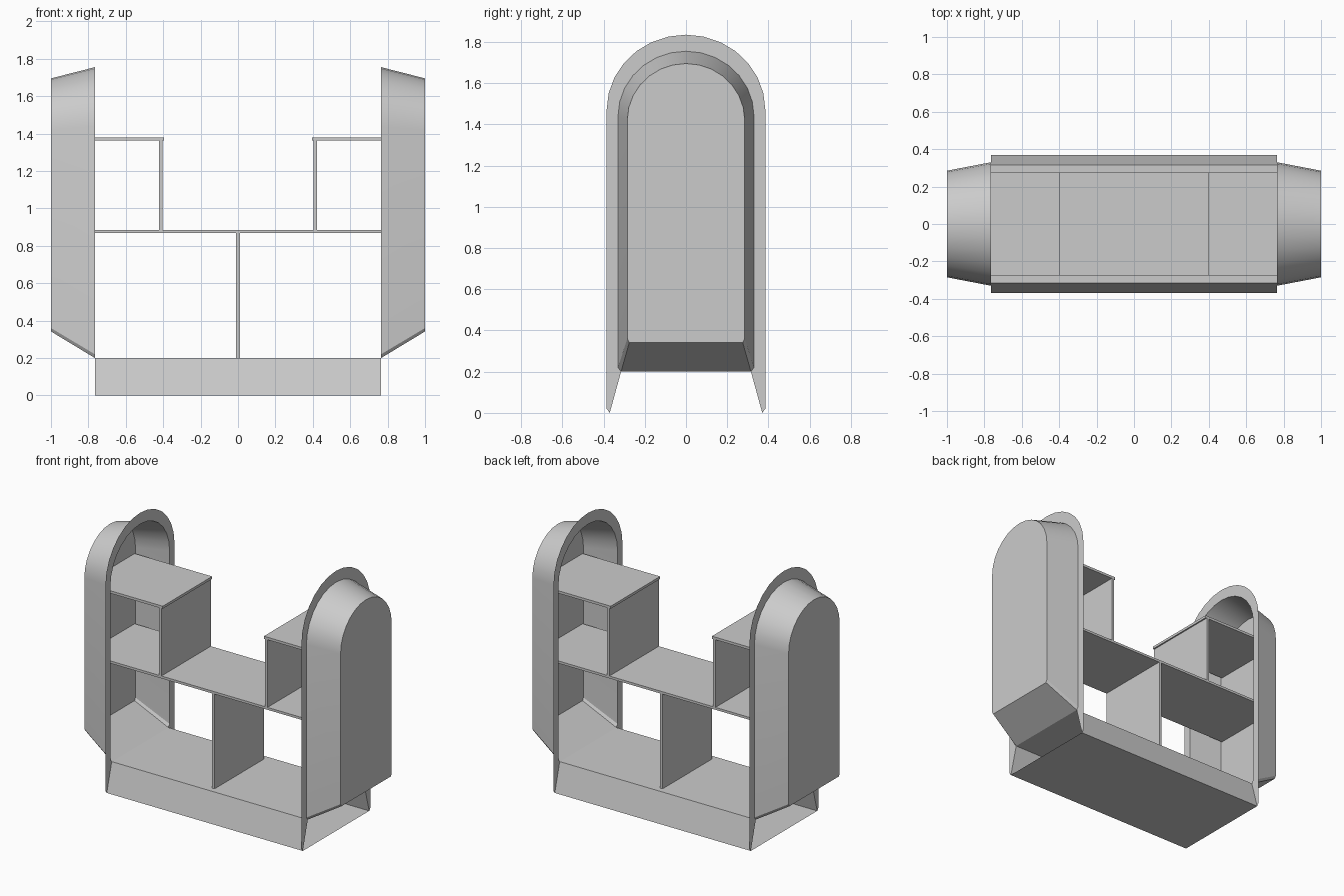
import bpy, bmesh
from math import sin, cos, pi

if "Cube" in bpy.data.objects:
    bpy.data.objects.remove(bpy.data.objects["Cube"])

SEG = 14


def make(name, verts, faces, smooth=False):
    me = bpy.data.meshes.new(name)
    bm = bmesh.new()
    vs = [bm.verts.new(v) for v in verts]
    for f in faces:
        bm.faces.new([vs[i] for i in f])
    bmesh.ops.remove_doubles(bm, verts=bm.verts, dist=0.0005)
    bmesh.ops.recalc_face_normals(bm, faces=bm.faces)
    bm.to_mesh(me)
    bm.free()
    ob = bpy.data.objects.new(name, me)
    bpy.context.collection.objects.link(ob)
    if smooth:
        bpy.ops.object.select_all(action='DESELECT')
        ob.select_set(True)
        bpy.context.view_layer.objects.active = ob
        bpy.ops.object.shade_smooth_by_angle(angle=0.6)
    return ob


def box(name, x0, x1, y, z0, z1):
    v = [(a, b, c) for a in (x0, x1) for b in (-y, y) for c in (z0, z1)]
    f = [(0, 1, 3, 2), (4, 6, 7, 5), (0, 4, 5, 1), (2, 3, 7, 6), (0, 2, 6, 4), (1, 5, 7, 3)]
    return make(name, v, f)


def arch(w, zc, h, foot):
    """Arched outline: right foot points, elliptical top, mirrored left foot."""
    top = [(w * cos(pi * i / SEG), zc + h * sin(pi * i / SEG)) for i in range(SEG + 1)]
    return foot + top + [(-y, z) for y, z in reversed(foot)]


outer = arch(0.385, 1.47, 0.365, [(0.37, 0), (0.385, 0.02), (0.385, 0.22)])
inner = arch(0.33, 1.44, 0.315, [(0.37, 0), (0.315, 0.2), (0.33, 0.22)])
mouth = inner[1:-1]
cap = arch(0.285, 1.42, 0.275, [(0.275, 0.342), (0.285, 0.36)])

for s, side in ((-1, "left"), (1, "right")):
    # flat arched frame with two splayed feet
    n = len(outer)
    v = [(s * 0.765, y, z) for y, z in outer + inner]
    faces = [(0, 1, n + 1)]
    faces += [(i, i + 1, n + i + 1, n + i) for i in range(1, n - 2)]
    faces += [(n - 2, n - 1, 2 * n - 2)]
    make(side + "_frame", v, faces)

    # tapered end pod, open towards the middle
    m = len(mouth)
    v = [(s * 0.765, y, z) for y, z in mouth] + [(s, y, z) for y, z in cap]
    faces = [(i, (i + 1) % m, m + (i + 1) % m, m + i) for i in range(m)]
    faces.append(tuple(range(m, 2 * m)))
    make(side + "_pod", v, faces, True)

    # upper shelf running into the pod, with its upright
    a, b = sorted((s * 0.395, s * 0.999))
    box(side + "_upper_shelf", a, b, 0.275, 1.362, 1.38)
    a, b = sorted((s * 0.405, s * 0.423))
    box(side + "_upright", a, b, 0.275, 0.885, 1.362)

# middle shelf and central divider
box("middle_shelf", -0.999, 0.999, 0.275, 0.868, 0.885)
box("centre_divider", -0.01, 0.01, 0.275, 0.2, 0.868)

# hollow base: floor, sloped sides, bottom, open at both ends
sec = [(-0.37, 0), (0.37, 0), (0.315, 0.2), (-0.315, 0.2)]
v = [(x, y, z) for x in (-0.765, 0.765) for y, z in sec]
make("base", v, [(i, (i + 1) % 4, 4 + (i + 1) % 4, 4 + i) for i in range(4)])
